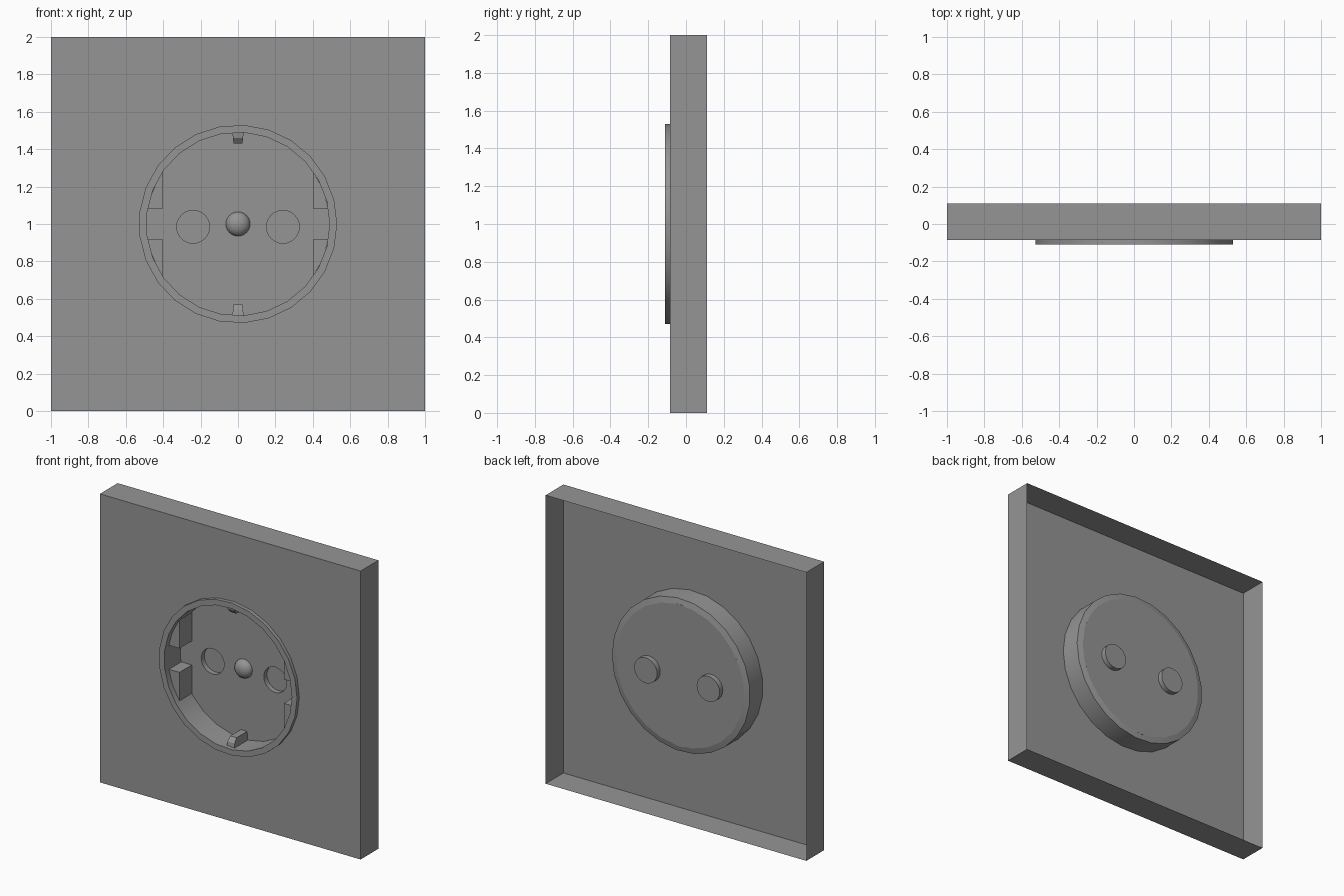
import bpy, bmesh
from math import sin, cos, tau, radians, sqrt, atan2

cube = bpy.data.objects.get("Cube")
if cube:
    bpy.data.objects.remove(cube, do_unlink=True)

CENTRE = 1.0                     # height of the socket centre
FRONT, BACK = -0.085, 0.11       # cover plate depth
LIP, FLOOR, PIN_END = -0.11, 0.065, 0.1
R_OUT, R_IN = 0.53, 0.49
SIDES = 25

grey = bpy.data.materials.new("socket grey")
grey.use_nodes = True
colour = (0.3, 0.3, 0.3, 1)
grey.diffuse_color = colour
bsdf = next(n for n in grey.node_tree.nodes if n.type == 'BSDF_PRINCIPLED')
bsdf.inputs["Base Color"].default_value = colour


def finish(name, bm, face_front=False):
    """Turn a bmesh into a smooth-shaded object with sharp edges kept."""
    bmesh.ops.recalc_face_normals(bm, faces=bm.faces[:])
    if face_front and sum(f.normal.y * f.calc_area() for f in bm.faces) > 0:
        bmesh.ops.reverse_faces(bm, faces=bm.faces[:])
    mesh = bpy.data.meshes.new(name)
    bm.to_mesh(mesh)
    bm.free()
    mesh.materials.append(grey)
    ob = bpy.data.objects.new(name, mesh)
    bpy.context.collection.objects.link(ob)
    bpy.ops.object.select_all(action='DESELECT')
    ob.select_set(True)
    bpy.context.view_layer.objects.active = ob
    bpy.ops.object.shade_smooth_by_angle(angle=radians(30))
    return ob


def circle(r, n=SIDES, cx=0, cz=CENTRE):
    return [(cx + r * cos(tau * i / n), cz + r * sin(tau * i / n)) for i in range(n)]


def ring(bm, outline, y):
    return [bm.verts.new((x, y, z)) for x, z in outline]


def loop_edges(bm, verts):
    return [bm.edges.new((a, b)) for a, b in zip(verts, verts[1:] + verts[:1])]


def bridge(bm, a, b):
    n = len(a)
    for i in range(n):
        j = (i + 1) % n
        bm.faces.new((a[i], a[j], b[j], b[i]))


def prism(name, outline, y0, y1):
    bm = bmesh.new()
    a, b = ring(bm, outline, y0), ring(bm, outline, y1)
    bm.faces.new(a)
    bm.faces.new(b)
    bridge(bm, a, b)
    return finish(name, bm)


# Cover plate: thin shell, open at the back, with a round opening
bm = bmesh.new()
square = [(-1, 0), (1, 0), (1, 2), (-1, 2)]
front = ring(bm, square, FRONT)
hole = ring(bm, circle(R_OUT), FRONT)
edges = loop_edges(bm, front) + loop_edges(bm, hole)
bmesh.ops.triangle_fill(bm, edges=edges, use_beauty=True)
bridge(bm, front, ring(bm, square, BACK))
finish("cover_plate", bm, True)

# Cup wall: turned ring with a raised front lip
bm = bmesh.new()
profile = [(R_IN, LIP), (R_OUT, LIP), (R_OUT, FLOOR - 0.01), (R_IN, FLOOR)]
rings = [ring(bm, circle(r), y) for r, y in profile]
for a, b in zip(rings, rings[1:] + rings[:1]):
    bridge(bm, a, b)
finish("cup_wall", bm)

# Cup floor with two round pin recesses
bm = bmesh.new()
edges = loop_edges(bm, ring(bm, circle(R_IN), FLOOR))
rims = [(ring(bm, circle(0.088, 24, cx, 0.985), FLOOR), cx) for cx in (-0.24, 0.24)]
for rim, cx in rims:
    edges += loop_edges(bm, rim)
bmesh.ops.triangle_fill(bm, edges=edges, use_beauty=True)
for rim, cx in rims:
    end = ring(bm, circle(0.088, 24, cx, 0.985), PIN_END)
    bridge(bm, rim, end)
    bm.faces.new(end)
finish("cup_floor", bm, True)

# Guide blocks: four circle segments, leaving a slot on each side
R_BLOCK, X_BLOCK, SLOT = 0.488, 0.4, 0.083
start = atan2(SLOT, sqrt(R_BLOCK ** 2 - SLOT ** 2))
stop = atan2(sqrt(R_BLOCK ** 2 - X_BLOCK ** 2), X_BLOCK)
arc = [start + (stop - start) * i / 4 for i in range(5)]
segment = [(X_BLOCK, SLOT)] + [(R_BLOCK * cos(t), R_BLOCK * sin(t)) for t in arc]
for sx, side in ((1, "left"), (-1, "right")):
    for sz, level in ((1, "upper"), (-1, "lower")):
        prism(f"guide_block_{level}_{side}",
              [(sx * x, CENTRE + sz * z) for x, z in segment], -0.07, FLOOR)

# Earth clips: tapered bars with a sloping front end
for sz, level in ((1, "upper"), (-1, "lower")):
    bm = bmesh.new()
    for sx in (1, -1):
        for x, y, z in ((0.03, -0.08, 0.492), (0.03, FLOOR, 0.492), (0.027, -0.075, 0.46),
                        (0.024, -0.05, 0.43), (0.024, FLOOR, 0.43)):
            bm.verts.new((sx * x, y, CENTRE + sz * z))
    bmesh.ops.convex_hull(bm, input=bm.verts[:])
    finish(f"earth_clip_{level}", bm)

# Centre screw: shallow dome on the cup floor
bm = bmesh.new()
steps = 6
domes = [ring(bm, circle(0.065 * cos(tau / 4 * i / steps), 24),
              FLOOR - 0.045 * sin(tau / 4 * i / steps)) for i in range(steps)]
for a, b in zip(domes, domes[1:]):
    bridge(bm, a, b)
tip = bm.verts.new((0, FLOOR - 0.045, CENTRE))
last = domes[-1]
for a, b in zip(last, last[1:] + last[:1]):
    bm.faces.new((a, b, tip))
finish("centre_screw", bm, True)
